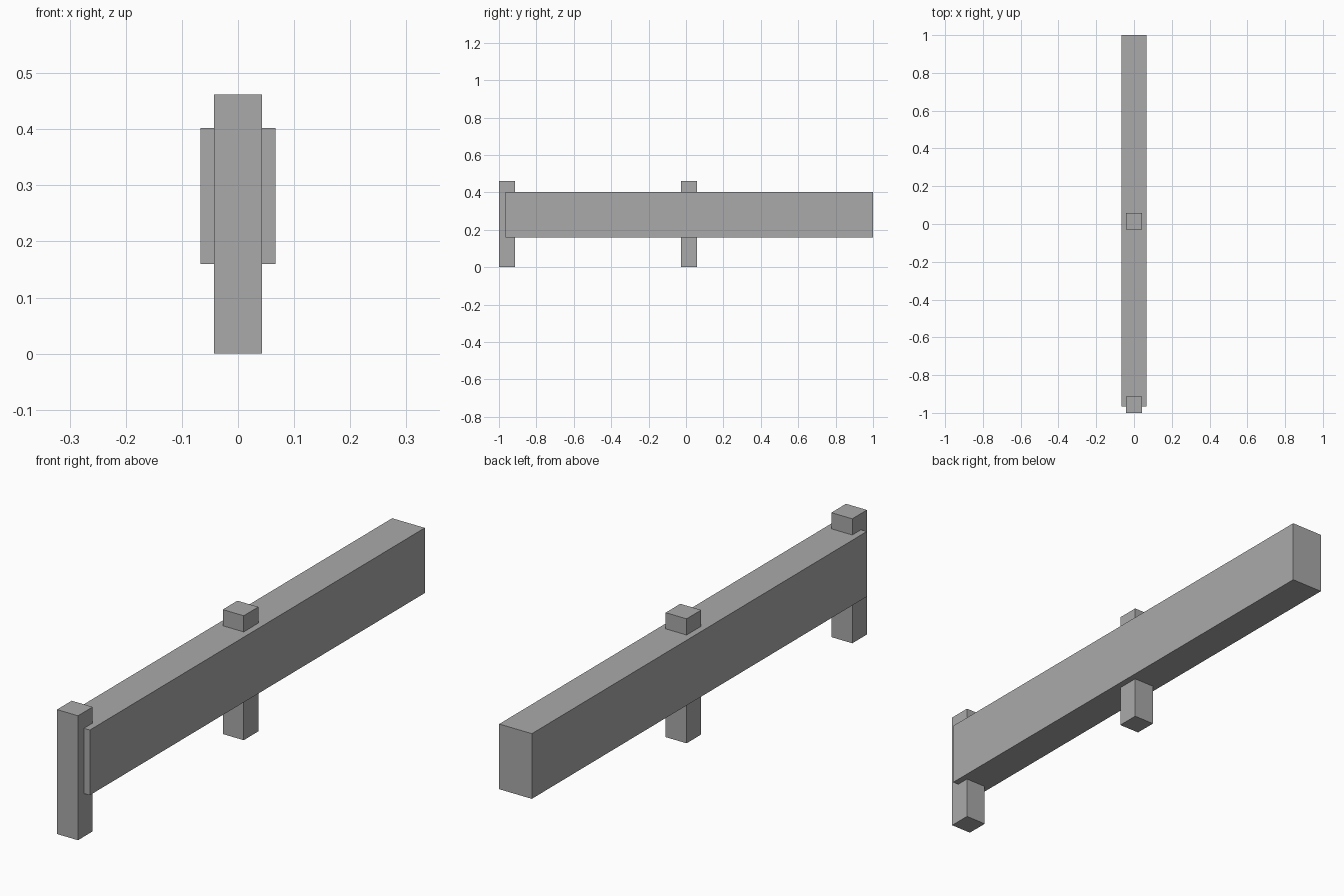
import bpy

if "Cube" in bpy.data.objects:
    bpy.data.objects.remove(bpy.data.objects["Cube"])

# One grey for the whole fence
grey = bpy.data.materials.new("plain grey")
grey.diffuse_color = (0.40, 0.40, 0.40, 1)
grey.use_nodes = True
grey.node_tree.nodes["Principled BSDF"].inputs["Base Color"].default_value = grey.diffuse_color


def box(name, low, high):
    """Axis-aligned box between two corners."""
    centre = [(a + b) / 2 for a, b in zip(low, high)]
    bpy.ops.mesh.primitive_cube_add(size=1, location=centre)
    ob = bpy.context.object
    ob.name = name
    ob.scale = [b - a for a, b in zip(low, high)]
    bpy.ops.object.transform_apply(location=False, rotation=False, scale=True)
    ob.data.materials.append(grey)
    return ob


# Long rail
box("rail", (-0.067, -0.965, 0.16), (0.067, 1.0, 0.402))

# Upright posts running through the rail, at the front end and the middle
for name, y in (("end_post", -1.0), ("middle_post", -0.028)):
    box(name, (-0.043, y, 0.0), (0.043, y + 0.086, 0.462))
